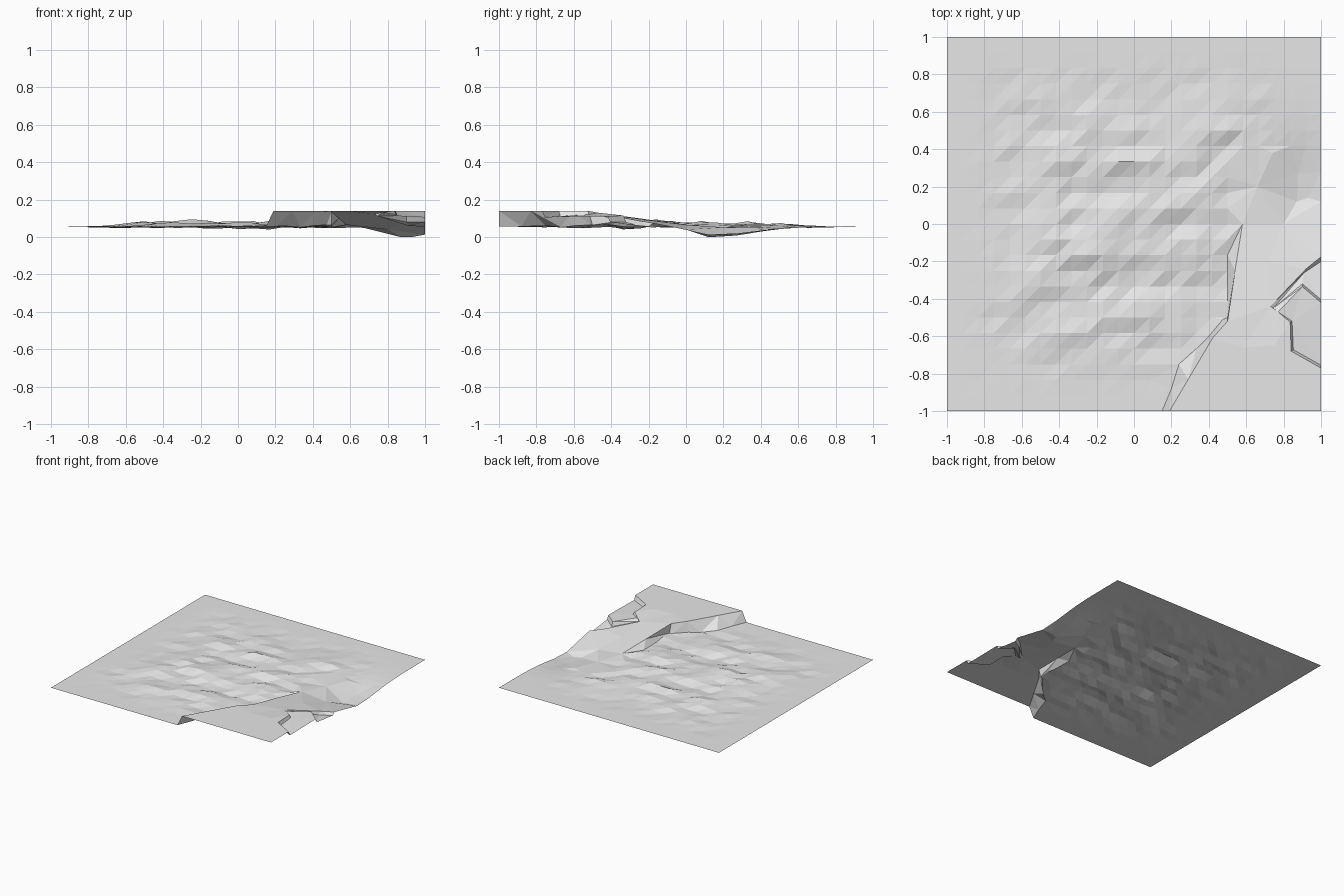
import bpy, bmesh, math, random
from mathutils import Vector, geometry

if "Cube" in bpy.data.objects:
    bpy.data.objects.remove(bpy.data.objects["Cube"])

random.seed(7)
N = 24                 # cells per side
STEP = 2 / N
BASE = 0.055           # level of the flat border

# Rolling mounds and hollows: x, y, height, width along x, width along y
MOUNDS = [(-0.45, 0.32, .022, .16, .09), (0.05, 0.32, .03, .2, .08),
          (0.42, 0.5, .022, .14, .08), (-0.1, 0.55, .016, .2, .08),
          (-0.25, -0.14, .042, .25, .1), (0.1, 0.1, .025, .2, .09),
          (0.36, -0.14, .03, .12, .1), (-0.5, -0.3, .02, .16, .09),
          (0.02, -0.48, .026, .18, .09), (-0.3, -0.6, .014, .2, .09),
          (0.36, 0.2, .022, .1, .08), (-0.2, 0.2, -.012, .2, .07),
          (0.1, -0.32, -.016, .2, .07), (-0.4, 0.05, .012, .16, .07)]

rough = {(i, j): random.uniform(-1, 1) for i in range(-1, N + 2) for j in range(-1, N + 2)}


def gauss(x, y, cx, cy, wx, wy):
    return math.exp(-((x - cx) / wx) ** 2 - ((y - cy) / wy) ** 2)


def height(i, j):
    """Ground level: flat border, bumpy middle, hollow beside the right edge."""
    x, y = -1 + i * STEP, -1 + j * STEP
    fade = max(0, min(1, (0.88 - max(abs(x), abs(y))) / 0.35))
    fade *= max(0, min(1, (0.85 - x) / 0.3))
    bump = sum(h * gauss(x, y, cx, cy, wx, wy) for cx, cy, h, wx, wy in MOUNDS)
    bump += 0.011 * (rough[i, j] + 0.4 * rough[max(i - 1, 0), j])
    dip = 0.055 * gauss(x, y, 0.9, 0.14, 0.2, 0.3)
    return max(0.034, BASE + fade * bump) - dip


def in_corner(x, y):
    """Stepped area of cells replaced by the rocky corner."""
    return ((x > 0.5 and y < 5 * STEP) or (x > 4 * STEP and y < -0.5)
            or (x > STEP and y < -8 * STEP))


def centre(i, j):
    return -1 + (i + .5) * STEP, -1 + (j + .5) * STEP


bm = bmesh.new()

# Gridded ground with diagonals all running the same way
grid = {}


def vert(i, j):
    if (i, j) not in grid:
        grid[i, j] = bm.verts.new((-1 + i * STEP, -1 + j * STEP, max(0, height(i, j))))
    return grid[i, j]


for i in range(N):
    for j in range(N):
        if not in_corner(*centre(i, j)):
            a, b, c, d = vert(i, j), vert(i + 1, j), vert(i + 1, j + 1), vert(i, j + 1)
            bm.faces.new((a, b, c))
            bm.faces.new((a, c, d))

# Rocky corner: break lines of the plateau, cliffs, gully and hollow
LINES = [
    # cliff foot, then cliff top
    [(.15, -1, .056), (.2, -.88, .056), (.24, -.75, .06), (.4, -.6, .06), (.475, -.51, .065)],
    [(.19, -1, .14), (.29, -.83, .14), (.42, -.61, .14), (.5, -.52, .135)],
    # plateau rim and the ledge below it
    [(.5, -.52, .135), (.58, -.66, .14), (.75, -.65, .14), (.835, -.525, .14),
     (.84, -.68, .14), (1, -.77, .14)],
    [(.845, -.52, .12), (.852, -.672, .112), (1, -.755, .105)],
    # brow above the slope
    [(.5, -.52, .135), (.73, -.44, .122), (.77, -.47, .13), (.835, -.525, .14)],
    # shoulder running down to the hollow
    [(.5, -.52, .135), (.54, -.25, .1), (.58, 0, .065), (.66, .2, .052), (.74, .38, .05)],
    [(.73, -.44, .122), (.72, -.2, .09), (.8, .0, .04), (.87, .12, 0)],
    # gully with a stepped side
    [(.73, -.44, .122), (.92, -.24, .085), (1, -.175, .075)],
    [(.745, -.45, .112), (.91, -.26, .06), (1, -.2, .055)],
    [(.77, -.47, .13), (.9, -.335, .115), (1, -.42, .11)],
    [(.9, -.32, .08), (1, -.405, .08)],
    # hollow on the right edge
    [(.87, .12, 0), (.93, .14, 0), (1, .12, .013)],
    [(.87, .12, 0), (.88, .27, .008), (1, .28, .02)],
    [(1, -1, .14)],
]

points, index, edges = [], {}, []


def point(p):
    key = tuple(round(v, 3) for v in p[:2])
    if key not in index:
        index[key] = len(points)
        points.append(Vector(p))
    return index[key]


# Seam shared with the gridded ground
for e in bm.edges:
    if len(e.link_faces) == 1:
        a, b = (v.co for v in e.verts)
        m = (a + b) / 2
        if max(abs(m.x), abs(m.y)) < 0.999:
            edges.append((point(a), point(b)))
for line in LINES:
    ids = [point(p) for p in line]
    edges += list(zip(ids, ids[1:]))

flat = [Vector((p.x, p.y)) for p in points]
out = geometry.delaunay_2d_cdt(flat, edges, [], 0, 1e-4)
corner = []
for co, source in zip(out[0], out[3]):
    if source:
        z = points[source[0]].z
    else:                                   # crossing of two break lines
        near = sorted(points, key=lambda p: (p.xy - co).length)[:2]
        z = sum(p.z for p in near) / 2
    corner.append(bm.verts.new((co.x, co.y, z)))
for tri in out[2]:
    mid = sum((out[0][k] for k in tri), Vector((0, 0))) / len(tri)
    if in_corner(mid.x, mid.y):
        bm.faces.new([corner[k] for k in tri])

# Weld the seam, drop unused points, face everything upward
bmesh.ops.remove_doubles(bm, verts=bm.verts[:], dist=0.0005)
bmesh.ops.delete(bm, geom=[v for v in bm.verts if not v.link_faces], context='VERTS')
bm.normal_update()
for f in bm.faces:
    if f.normal.z < 0:
        f.normal_flip()
    f.smooth = False

mesh = bpy.data.meshes.new("rocky_ground")
bm.to_mesh(mesh)
bm.free()
ground = bpy.data.objects.new("rocky_ground", mesh)
bpy.context.collection.objects.link(ground)

stone = bpy.data.materials.new("light_grey_stone")
stone.diffuse_color = (0.8, 0.8, 0.8, 1)
stone.use_nodes = True
stone.node_tree.nodes["Principled BSDF"].inputs["Base Color"].default_value = stone.diffuse_color
mesh.materials.append(stone)
